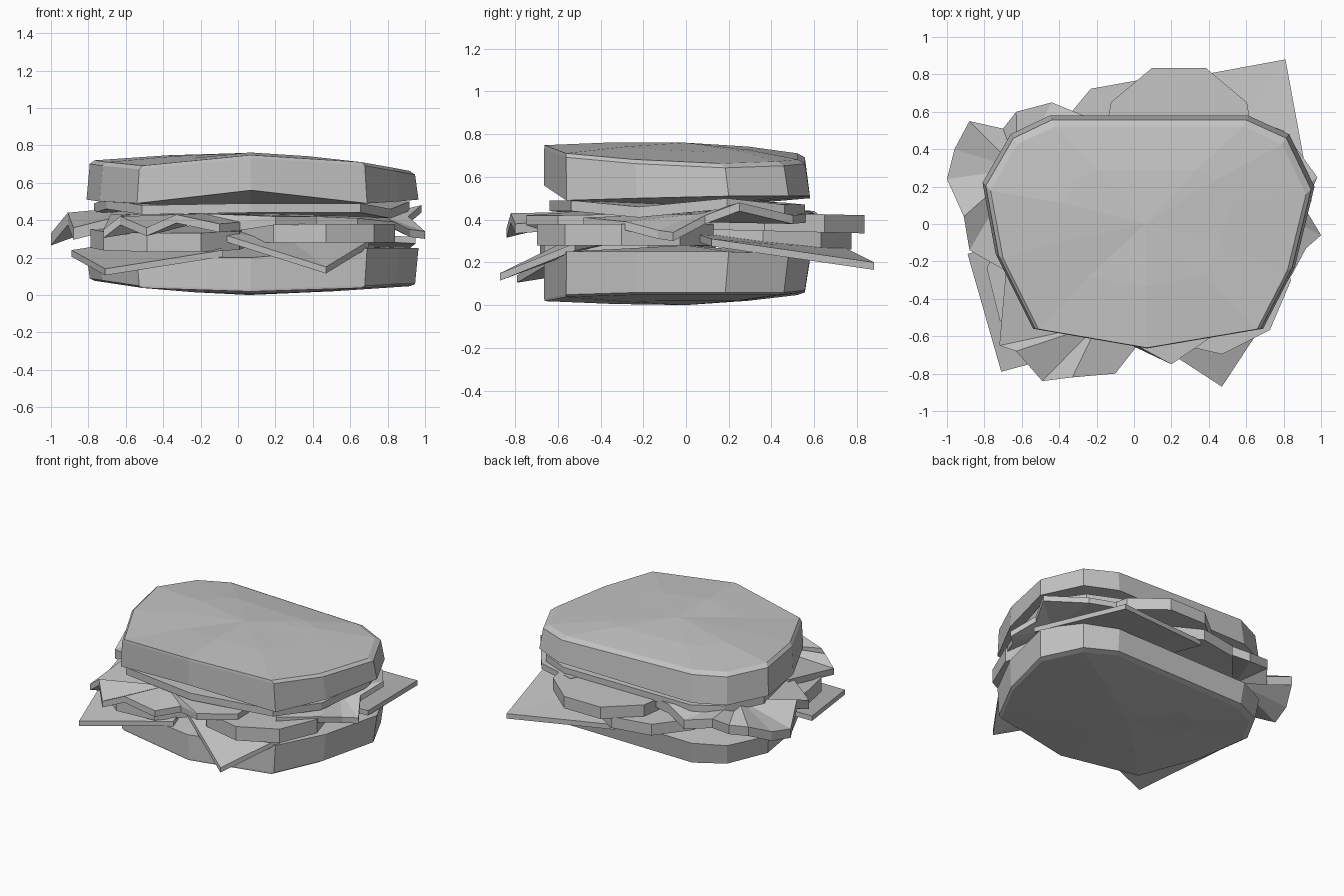
import bpy
import bmesh
from math import cos, sin, tau
from mathutils import Vector

default_cube = bpy.data.objects.get("Cube")
if default_cube:
    bpy.data.objects.remove(default_cube)

grey = bpy.data.materials.new("plain_grey")
grey.use_nodes = True
grey.diffuse_color = (0.55, 0.55, 0.55, 1)
grey.node_tree.nodes["Principled BSDF"].inputs["Base Color"].default_value = grey.diffuse_color


def finish(name, bm):
    """Turn a bmesh into a flat shaded grey object."""
    bmesh.ops.recalc_face_normals(bm, faces=bm.faces)
    mesh = bpy.data.meshes.new(name)
    bm.to_mesh(mesh)
    bm.free()
    mesh.materials.append(grey)
    part = bpy.data.objects.new(name, mesh)
    bpy.context.collection.objects.link(part)


def loft(name, rings, first_tip, last_tip):
    """Join closed rings in order and close both ends with fans."""
    bm = bmesh.new()
    loops = [[bm.verts.new(point) for point in ring] for ring in rings]
    count = len(loops[0])
    start, end = bm.verts.new(first_tip), bm.verts.new(last_tip)
    for i in range(count):
        j = (i + 1) % count
        for lower, upper in zip(loops, loops[1:]):
            bm.faces.new((lower[i], lower[j], upper[j], upper[i]))
        bm.faces.new((loops[0][j], loops[0][i], start))
        bm.faces.new((loops[-1][i], loops[-1][j], end))
    finish(name, bm)


def toward(points, centre, amount, lift=0.0):
    """Move a ring toward a centre and lift it."""
    raised = Vector((0, 0, lift))
    return [Vector(p).lerp(Vector(centre), amount) + raised for p in points]


def layer(name, outline, thickness, bulge=0.0):
    """Thin filling made from the outline of its upper edge."""
    top = [Vector(p) for p in outline]
    centre = sum(top, Vector()) / len(top) + Vector((0, 0, bulge))
    drop = Vector((0, 0, thickness))
    inner = toward(top, centre, 0.45)
    rings = [[p - drop for p in inner], [p - drop for p in top], top, inner]
    loft(name, rings, centre - drop, centre)


# Bread slices: x, y, then lower and upper edge heights of the top and bottom slice
crust = [
    (0.07, -0.665, 0.56, 0.73, 0.03, 0.20), (0.69, -0.56, 0.49, 0.69, 0.05, 0.25),
    (0.86, -0.23, 0.50, 0.66, 0.06, 0.25), (0.965, 0.2, 0.51, 0.64, 0.06, 0.25),
    (0.83, 0.48, 0.51, 0.65, 0.06, 0.24), (0.61, 0.58, 0.51, 0.66, 0.07, 0.22),
    (-0.45, 0.58, 0.50, 0.69, 0.06, 0.21), (-0.66, 0.48, 0.50, 0.69, 0.07, 0.21),
    (-0.81, 0.22, 0.51, 0.70, 0.09, 0.22), (-0.74, -0.16, 0.50, 0.69, 0.08, 0.22),
    (-0.54, -0.56, 0.49, 0.67, 0.05, 0.20),
]


def bread(name, inside, outside, belly, crown, puff):
    """Slice with a crusty rim, a domed outer face and a soft inner face."""
    inner_edge = [(p[0], p[1], p[inside]) for p in crust]
    outer_edge = [(p[0], p[1], p[outside]) for p in crust]
    front_crown = (crown[0], -0.6, crown[2])
    rings = [
        toward(inner_edge, belly, 0.3), inner_edge,
        toward(outer_edge, front_crown, 0.02), toward(outer_edge, front_crown, 0.05, puff),
        toward(outer_edge, crown, 0.5, puff),
    ]
    loft(name, rings, belly, crown)


bread("top_bread", 2, 3, (0.06, 0, 0.45), (0.06, 0, 0.76), 0.017)
bread("bottom_bread", 5, 4, (0.06, 0, 0.28), (0.06, 0, 0), -0.01)

# Cheese slices drooping out of the sides
cheeses = {
    "front_cheese": [(0.47, -0.87, 0.15), (0.70, -0.52, 0.29), (0.1, -0.1, 0.38), (-0.13, -0.48, 0.34)],
    "right_cheese": [(-0.71, -0.79, 0.14), (-0.89, -0.16, 0.24), (-0.25, 0.03, 0.34), (-0.08, -0.62, 0.24)],
    "back_cheese": [(0.81, 0.88, 0.20), (0.95, 0.12, 0.31), (0.2, 0, 0.35), (0.05, 0.74, 0.27)],
}
for name, corners in cheeses.items():
    layer(name, corners, 0.035)


# Tomato slices
def tomato(name, x, y, z, turn, slope=0.0, thickness=0.1, radius=0.42, sides=9):
    angles = [turn + tau * i / sides for i in range(sides)]
    ring = [(x + radius * cos(a), y + radius * sin(a), z + slope * sin(a)) for a in angles]
    layer(name, ring, thickness)


tomato("right_tomato", -0.37, -0.28, 0.35, -1.85, 0.02)
tomato("left_tomato", 0.42, -0.28, 0.38, -1.45)
tomato("back_tomato", 0.24, 0.44, 0.43, 1.22, -0.01, 0.085)
tomato("middle_tomato", -0.02, 0.36, 0.35, 1.4, -0.01, 0.08)

# Crinkled lettuce leaves
layer("front_lettuce", [
    (-0.72, -0.65, 0.35), (-0.63, -0.68, 0.42), (-0.49, -0.84, 0.36),
    (-0.33, -0.82, 0.43), (-0.10, -0.80, 0.38), (0.01, -0.66, 0.39),
    (0.20, -0.75, 0.42), (0.42, -0.60, 0.42), (0.4, 0, 0.43),
    (-0.2, 0.1, 0.43), (-0.68, -0.2, 0.43)], 0.045, 0.03)
layer("right_lettuce", [
    (-0.88, -0.14, 0.36), (-0.91, 0.04, 0.44), (-1, 0.24, 0.33),
    (-0.96, 0.40, 0.36), (-0.88, 0.55, 0.43), (-0.70, 0.51, 0.38),
    (-0.63, 0.60, 0.44), (-0.44, 0.65, 0.40), (-0.27, 0.58, 0.44),
    (0.0, 0.5, 0.43), (-0.2, -0.1, 0.44), (-0.6, -0.3, 0.43)], 0.065, 0.06)
layer("left_lettuce", [
    (0.98, 0.25, 0.48), (0.91, 0.09, 0.42), (1, -0.06, 0.34),
    (0.92, -0.13, 0.35), (0.84, -0.28, 0.39), (0.64, -0.48, 0.41),
    (0.2, 0.1, 0.43), (0.5, 0.6, 0.43), (0.8, 0.5, 0.42)], 0.04, 0.02)

# Meat slice under the top bread
wave = [0.49, 0.49, 0.46, 0.5, 0.47, 0.47, 0.47, 0.48, 0.49, 0.51, 0.48]
meat = [(p[0] * 0.95, p[1] * 0.96, z) for p, z in zip(crust, wave)]
layer("meat_slice", meat, 0.05)
